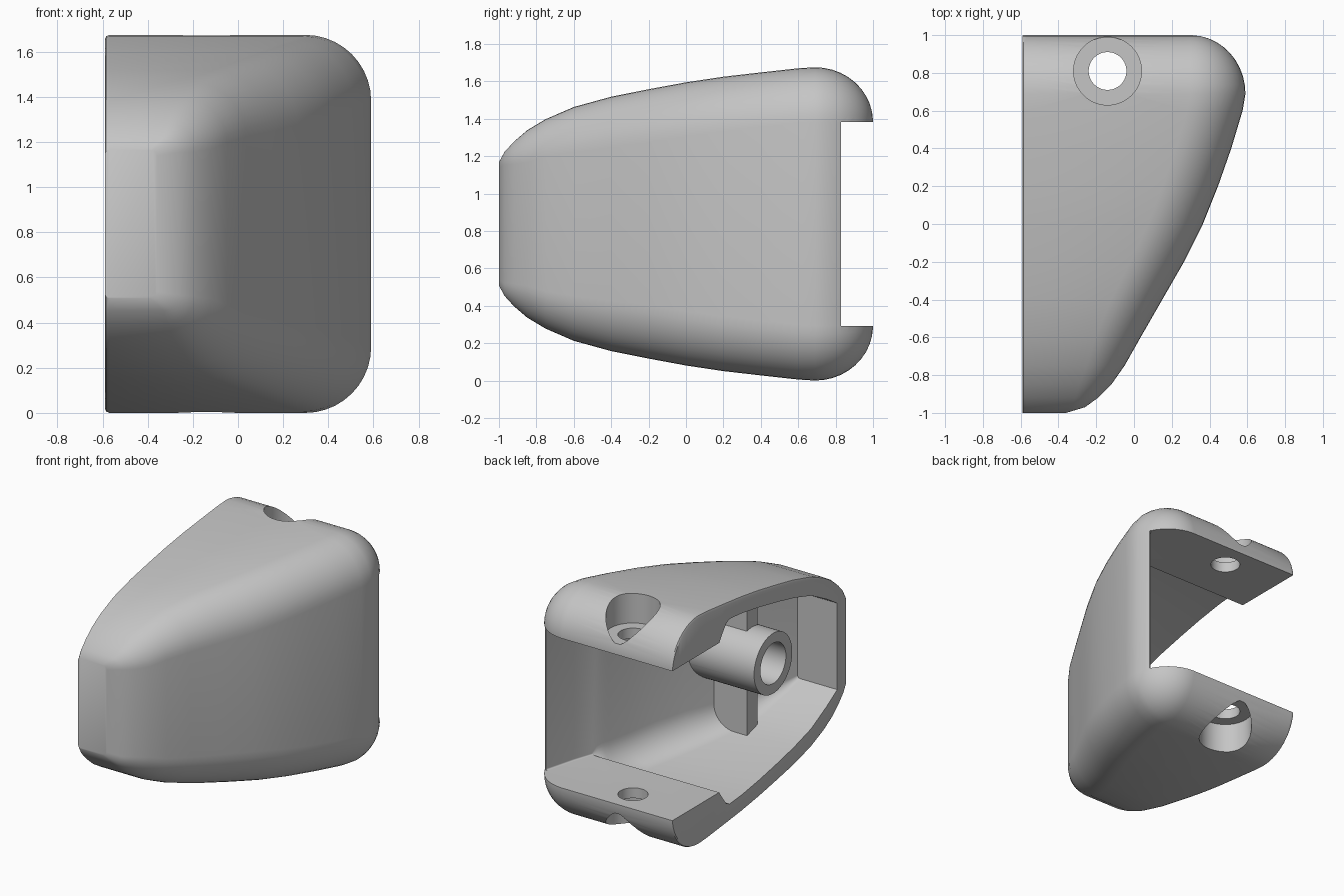
import bpy, bmesh
from math import sin, cos, pi, radians
from mathutils import Matrix

if "Cube" in bpy.data.objects:
    bpy.data.objects.remove(bpy.data.objects["Cube"])

MID = 0.8375      # height of the plane of symmetry
OPEN_X = -0.59    # open side of the housing

grey = bpy.data.materials.new("plain grey")
grey.use_nodes = True
grey.diffuse_color = (0.56, 0.56, 0.56, 1)
grey.node_tree.nodes["Principled BSDF"].inputs["Base Color"].default_value = (0.56, 0.56, 0.56, 1)


def finish(bm, name):
    bmesh.ops.recalc_face_normals(bm, faces=bm.faces)
    mesh = bpy.data.meshes.new(name)
    bm.to_mesh(mesh)
    bm.free()
    ob = bpy.data.objects.new(name, mesh)
    bpy.context.collection.objects.link(ob)
    mesh.materials.append(grey)
    return ob


def section(x0, x1, h, r, bevel, steps=10):
    """Upright section: bevelled open edge, two round corners on the far side."""
    half = [(x0, h - bevel), (x0 + bevel * 0.3, h - bevel * 0.3), (x0 + bevel, h)]
    for i in range(steps + 1):
        a = pi / 2 * (1 - i / steps)
        half.append((x1 - r + r * cos(a), h - r + r * sin(a)))
    return half + [(x, -z) for x, z in reversed(half)]


def loft(name, stations, x0, bevel):
    bm = bmesh.new()
    rings = []
    for y, x1, h, r in stations:
        rings.append([bm.verts.new((x, y, MID + z)) for x, z in section(x0, x1, h, r, bevel)])
    for a, b in zip(rings, rings[1:]):
        for i in range(len(a)):
            j = (i + 1) % len(a)
            bm.faces.new((a[i], a[j], b[j], b[i]))
    bm.faces.new(rings[0])
    bm.faces.new(rings[-1])
    return finish(bm, name)


def box(name, lo, hi):
    bm = bmesh.new()
    bmesh.ops.create_cube(bm, size=1)
    for v in bm.verts:
        v.co = [lo[k] if v.co[k] < 0 else hi[k] for k in range(3)]
    return finish(bm, name)


def cylinder(name, r, length, centre, axis="Z"):
    bm = bmesh.new()
    turn = Matrix.Rotation(pi / 2, 4, "Y") if axis == "X" else Matrix()
    bmesh.ops.create_cone(bm, cap_ends=True, segments=48, radius1=r, radius2=r,
                          depth=length, matrix=Matrix.Translation(centre) @ turn)
    return finish(bm, name)


def boolean(ob, other, operation, keep=False):
    mod = ob.modifiers.new("cut", "BOOLEAN")
    mod.operation = operation
    mod.solver = "EXACT"
    mod.object = other
    deps = bpy.context.evaluated_depsgraph_get()
    mesh = bpy.data.meshes.new_from_object(ob.evaluated_get(deps))
    ob.modifiers.clear()
    ob.data = mesh
    if not keep:
        bpy.data.objects.remove(other)


# Outer form: depth, far side, half height, corner radius
outer = [(-1, -.36, .33, .03), (-.97, -.26, .385, .07), (-.92, -.19, .44, .12),
         (-.85, -.12, .50, .17), (-.75, -.05, .56, .20), (-.6, .035, .625, .24),
         (-.4, .15, .68, .27), (-.2, .265, .72, .285), (0, .365, .757, .29),
         (.2, .445, .787, .2925), (.4, .515, .81, .2925), (.6, .575, .832, .2925)]
for i in range(11):
    a = radians(88) * i / 10
    r = 0.2925 * cos(a)
    outer.append((.69 + .31 * sin(a), .2975 + r, .545 + r, r))

# Hollow: wide pocket, then a lower gap between the two rear arms
inner = [(-.9, -.27, .315, .02), (-.78, -.2, .39, .06), (-.6, -.09, .485, .12),
         (-.4, .03, .545, .16), (-.2, .145, .59, .19), (0, .25, .63, .2),
         (.2, .335, .662, .2), (.34, .385, .675, .2), (.38, .4, .655, .18),
         (.43, .42, .59, .1), (.46, .435, .545, .01), (.6, .485, .545, .01),
         (.87, .558, .545, .01)]

housing = loft("housing", outer, OPEN_X, 0.02)

# Slightly smaller copy of the outer form, used to trim the inner parts
envelope = loft("envelope", [(y * .97, x - .04, h - .04, r * .9) for y, x, h, r in outer],
                OPEN_X, 0.02)
envelope.hide_render = True

boolean(housing, loft("pocket", inner, -0.8, 0.01), "DIFFERENCE")
boolean(housing, box("slot", (-1, .83, MID - .545), (1, 1.3, MID + .545)), "DIFFERENCE")

# Screw holes with counterbores in both arms
boolean(housing, cylinder("screw_hole", .1, 3, (-.14, .81, MID)), "DIFFERENCE")
for side in (-1, 1):
    bore = cylinder("counterbore", .18, .6, (-.14, .81, MID + side * .92))
    boolean(housing, bore, "DIFFERENCE")

# Inner boss and its ribs, trimmed to stay within the outer form
boss = cylinder("boss", .22, .6, (-.095, -.44, MID), "X")
boolean(boss, envelope, "INTERSECT", keep=True)
boolean(boss, cylinder("boss_hole", .147, .4, (-.31, -.44, MID), "X"), "DIFFERENCE")
parts = [housing, boss]
for name, lo, hi in (("lower_rib", 0, MID - .19), ("upper_rib", MID + .19, 2)):
    rib = box(name, (-.225, -.5, lo), (.1, -.38, hi))
    boolean(rib, envelope, "INTERSECT", keep=True)
    parts.append(rib)
bpy.data.objects.remove(envelope)

# Smooth shading with sharp edges kept
bpy.ops.object.select_all(action="DESELECT")
for ob in parts:
    ob.select_set(True)
bpy.context.view_layer.objects.active = housing
bpy.ops.object.shade_smooth_by_angle(angle=radians(30))
